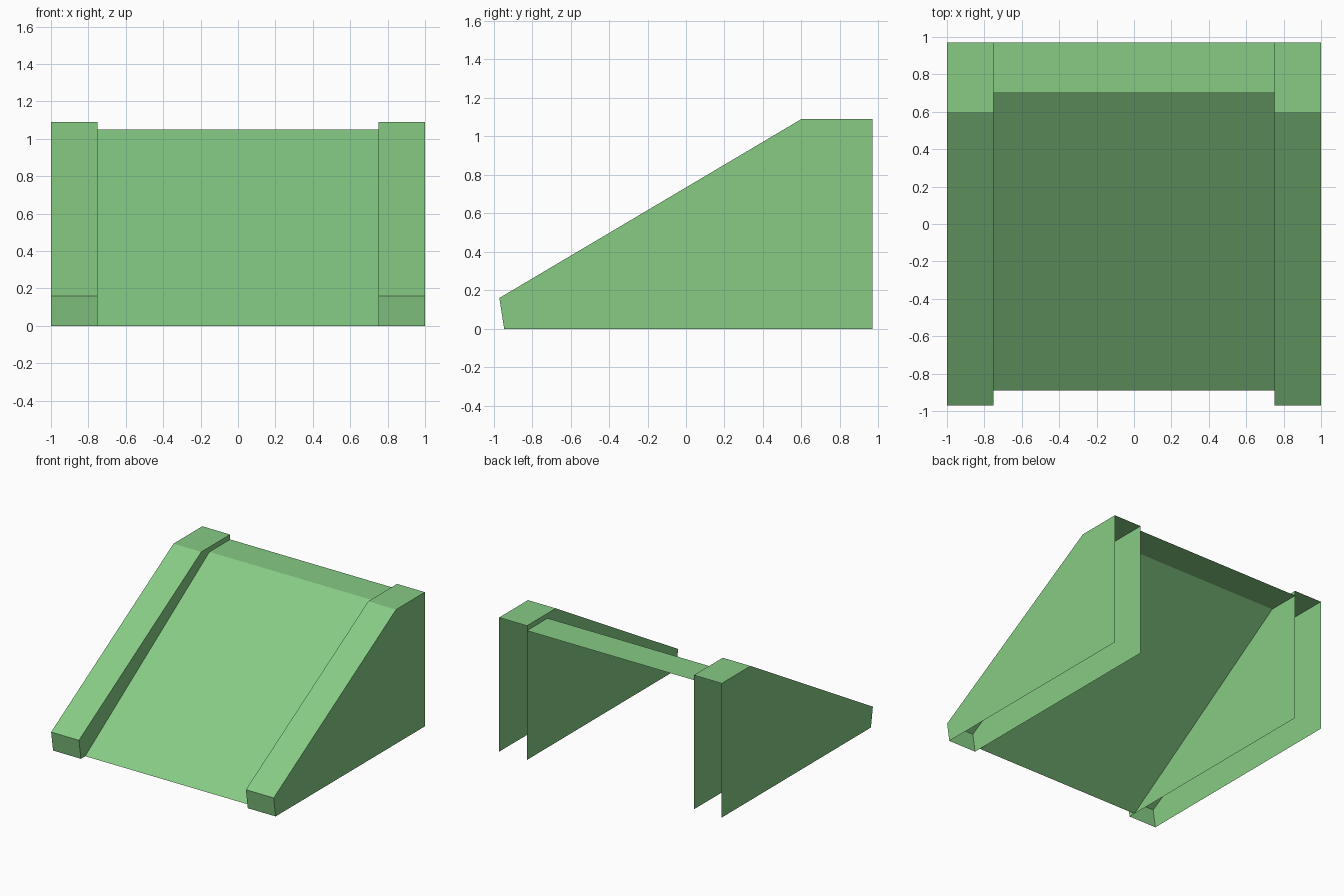
import bpy
import bmesh

cube = bpy.data.objects.get("Cube")
if cube:
    bpy.data.objects.remove(cube, do_unlink=True)

GREEN = (0.238, 0.597, 0.231, 1.0)
green = bpy.data.materials.new("leaf_green")
green.use_nodes = True
green.diffuse_color = GREEN
green.node_tree.nodes["Principled BSDF"].inputs["Base Color"].default_value = GREEN


def swept_sheet(name, profile, x0, x1, walls=False):
    """Sweep an open (y, z) profile along x; optionally close both sides with walls."""
    bm = bmesh.new()
    near = [bm.verts.new((x0, y, z)) for y, z in profile]
    far = [bm.verts.new((x1, y, z)) for y, z in profile]
    # the last point of a walled profile only shapes the walls, leaving the back open
    strips = len(profile) - (2 if walls else 1)
    for i in range(strips):
        bm.faces.new((near[i], far[i], far[i + 1], near[i + 1]))
    if walls:
        bm.faces.new(near)
        bm.faces.new(far[::-1])
    mesh = bpy.data.meshes.new(name)
    bm.to_mesh(mesh)
    bm.free()
    mesh.materials.append(green)
    obj = bpy.data.objects.new(name, mesh)
    bpy.context.collection.objects.link(obj)
    return obj


BACK = 0.97
INNER, OUTER = 0.75, 1.0

# Side rails: hollow, open at the back and underneath
rail_profile = [(-0.945, 0), (-0.97, 0.16), (0.6, 1.09), (BACK, 1.09), (BACK, 0)]
swept_sheet("left_rail", rail_profile, INNER, OUTER, walls=True)
swept_sheet("right_rail", rail_profile, -OUTER, -INNER, walls=True)

# Ramp: thin sloped sheet with a flat landing at the top
ramp_profile = [(-0.89, 0), (0.705, 1.05), (BACK, 1.05)]
swept_sheet("ramp_surface", ramp_profile, -INNER, INNER)
